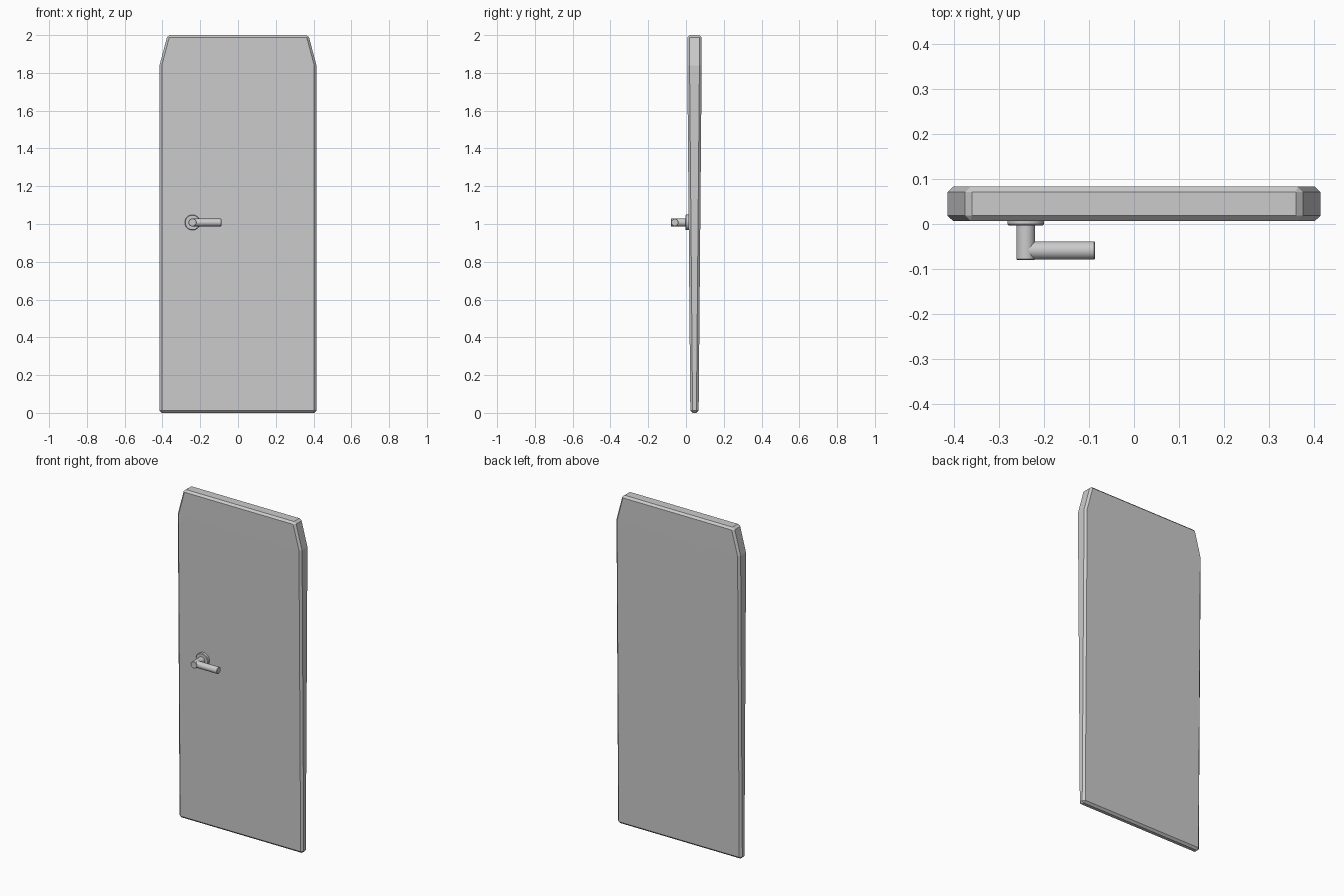
import bpy
from math import pi

if "Cube" in bpy.data.objects:
    bpy.data.objects.remove(bpy.data.objects["Cube"])

YC = 0.045  # mid-plane of the door leaf


def bevel(ob, width, segments=1):
    m = ob.modifiers.new("bevel", 'BEVEL')
    m.width = width
    m.segments = segments
    m.limit_method = 'ANGLE'
    m.angle_limit = 0.6


def rod(name, radius, depth, loc, rot, width):
    bpy.ops.mesh.primitive_cylinder_add(vertices=32, radius=radius, depth=depth,
                                        location=loc, rotation=rot)
    ob = bpy.context.object
    ob.name = name
    bpy.ops.object.shade_smooth_by_angle(angle=0.5)
    bevel(ob, width)
    return ob


# Door leaf: cut top corners, thinner towards the bottom
half = [(0.4155, 0.0, 0.022), (0.4155, 1.84, 0.038), (0.373, 2.0, 0.038)]
outline = half + [(-x, z, t) for x, z, t in reversed(half)]
n = len(outline)
verts = [(x, YC + s * t, z) for s in (-1, 1) for x, z, t in outline]
# front and back are split into a tapered main panel and a top panel
faces = [(0, 1, 4, 5), (1, 2, 3, 4), (n + 5, n + 4, n + 1, n), (n + 4, n + 3, n + 2, n + 1)]
faces += [(i, i + n, (i + 1) % n + n, (i + 1) % n) for i in range(n)]
mesh = bpy.data.meshes.new("door_leaf")
mesh.from_pydata(verts, [], faces)
leaf = bpy.data.objects.new("door_leaf", mesh)
bpy.context.collection.objects.link(leaf)
bevel(leaf, 0.012)

# Lever handle on the front: rosette, spindle and grip
HX, HZ = -0.241, 1.008
rod("handle_rosette", 0.041, 0.027, (HX, 0.0105, HZ), (pi / 2, 0, 0), 0.003)
rod("handle_spindle", 0.021, 0.10, (HX, -0.03, HZ), (pi / 2, 0, 0), 0.002)
rod("handle_grip", 0.02, 0.154, (HX + 0.077, -0.059, HZ), (0, pi / 2, 0), 0.002)
